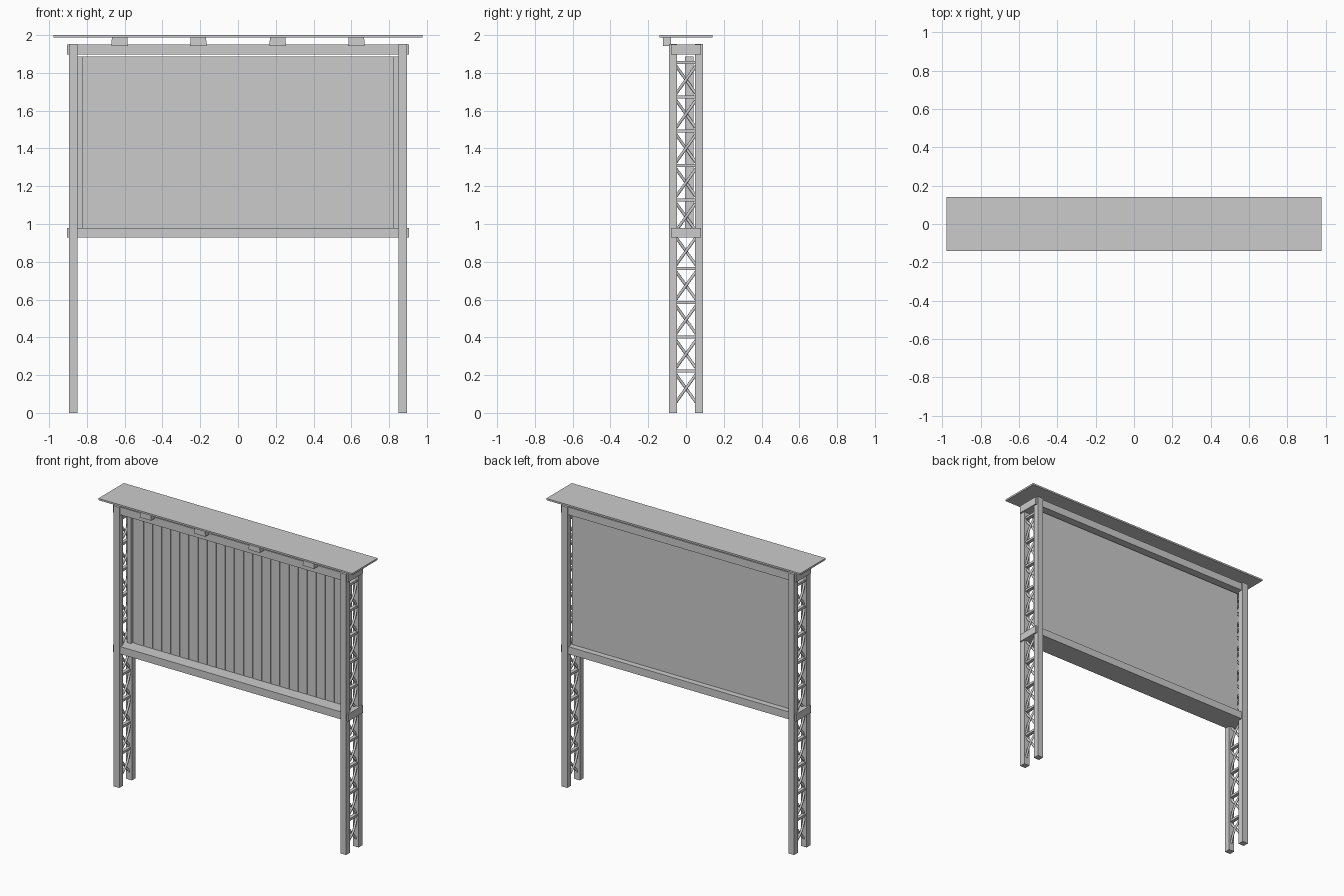
import bpy, bmesh, math
from mathutils import Vector

if "Cube" in bpy.data.objects:
    bpy.data.objects.remove(bpy.data.objects["Cube"])


def box(name, x0, x1, y0, y1, z0, z1, taper=1.0):
    bm = bmesh.new()
    bmesh.ops.create_cube(bm, size=1)
    for v in bm.verts:
        t = taper if v.co.z > 0 else 1.0
        v.co = Vector(((x0 + x1) / 2 + v.co.x * (x1 - x0) * t,
                       (y0 + y1) / 2 + v.co.y * (y1 - y0) * t,
                       (z0 + z1) / 2 + v.co.z * (z1 - z0)))
    me = bpy.data.meshes.new(name)
    bm.to_mesh(me)
    bm.free()
    ob = bpy.data.objects.new(name, me)
    bpy.context.collection.objects.link(ob)
    return ob


def rods(name, paths, radius):
    cu = bpy.data.curves.new(name, 'CURVE')
    cu.dimensions = '3D'
    cu.bevel_depth = radius
    cu.bevel_resolution = 2
    cu.use_fill_caps = True
    for pts in paths:
        sp = cu.splines.new('POLY')
        sp.points.add(len(pts) - 1)
        for p, c in zip(sp.points, pts):
            p.co = (*c, 1)
    ob = bpy.data.objects.new(name, cu)
    bpy.context.collection.objects.link(ob)


# Roof sheet
box("roof", -0.977, 0.977, -0.14, 0.14, 1.988, 2.0)

# Posts and lattice bracing on both sides
PX = 0.8725
for side, s in (("left", -1), ("right", 1)):
    cx = s * PX
    for face, cy in (("front", -0.069), ("back", 0.069)):
        box(f"{side}_{face}_post", cx - 0.022, cx + 0.022,
            cy - 0.021, cy + 0.021, 0, 1.952)
    braces = []
    for i in range(10):
        zc = 0.13 + 0.1815 * i
        # each brace bows slightly to its own side so the pair crosses cleanly
        for d in (-1, 1):
            braces.append([(cx + d * 0.0145 * math.sin(math.pi * k / 8),
                            d * 0.054 * (k / 4 - 1),
                            zc + 0.075 * (k / 4 - 1)) for k in range(9)])
        zr = zc + 0.0907
        box(f"{side}_rung", cx - 0.012, cx + 0.012, -0.05, 0.05,
            zr - 0.008, zr + 0.008)
    rods(f"{side}_cross_braces", braces, 0.008)

# Cross beams
box("lower_beam", -0.905, 0.905, -0.08, 0.08, 0.928, 0.98)
box("upper_beam", -0.905, 0.905, -0.08, 0.08, 1.897, 1.95)

# Display panel: backing board, raised side rails and recessed vertical slats
box("backing_board", -0.85, 0.85, 0.018, 0.04, 0.975, 1.886)
PITCH = 0.07
for i in range(23):
    x = (i - 11) * PITCH
    box("slat", x - 0.033, x + 0.033, 0.011, 0.02, 0.975, 1.884)
for s in (-1, 1):
    x = s * 0.835
    box("side_rail", x - 0.015, x + 0.015, -0.006, 0.02, 0.975, 1.886)

# Lamps under the front of the roof
for x in (-0.627, -0.21, 0.21, 0.627):
    box("lamp", x - 0.044, x + 0.044, -0.122, -0.078, 1.943, 1.99, 0.92)
